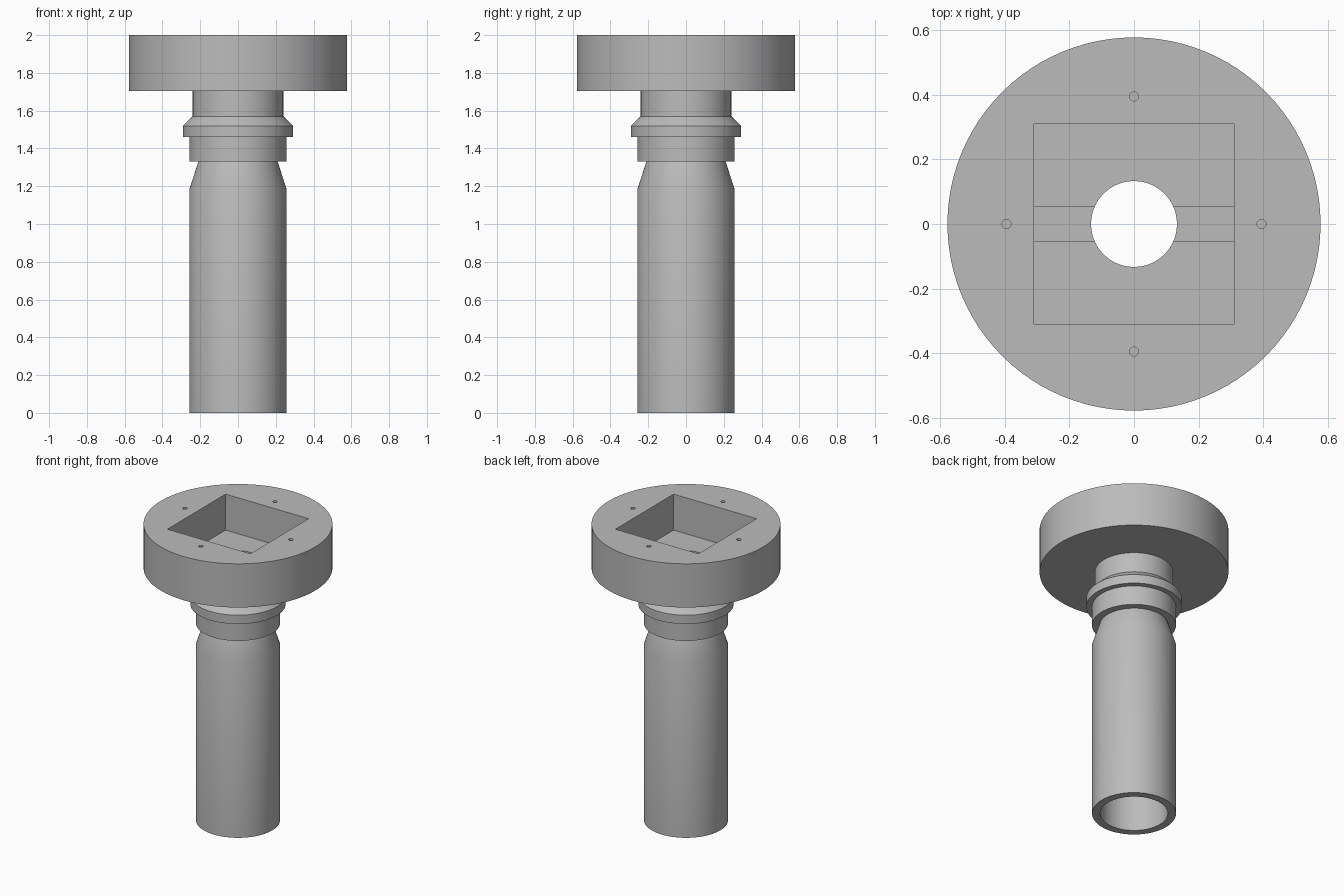
import bpy, math

SEGMENTS = 96
HEAD_BOTTOM, HEAD_TOP = 1.705, 2.0
POCKET_FLOOR = 1.757
BORE = 0.133

cube = bpy.data.objects.get("Cube")
if cube:
    bpy.data.objects.remove(cube, do_unlink=True)

# One plain grey for the whole piece
grey = bpy.data.materials.new("plain_grey")
grey.use_nodes = True
colour = (0.5, 0.5, 0.5, 1)
grey.diffuse_color = colour
grey.node_tree.nodes["Principled BSDF"].inputs["Base Color"].default_value = colour


def lathe(name, profile, closed):
    """Revolve a (radius, height) profile about z; profile runs up the outside."""
    n = len(profile)
    verts = []
    for s in range(SEGMENTS):
        a = 2 * math.pi * s / SEGMENTS
        verts += [(r * math.cos(a), r * math.sin(a), z) for r, z in profile]
    faces = []
    for s in range(SEGMENTS):
        here, there = s * n, (s + 1) % SEGMENTS * n
        for i in range(n if closed else n - 1):
            j = (i + 1) % n
            faces.append((here + i, there + i, there + j, here + j))
    mesh = bpy.data.meshes.new(name)
    mesh.from_pydata(verts, [], faces)
    mesh.materials.append(grey)
    obj = bpy.data.objects.new(name, mesh)
    bpy.context.collection.objects.link(obj)
    return obj


def activate(obj):
    bpy.ops.object.select_all(action="DESELECT")
    obj.select_set(True)
    bpy.context.view_layer.objects.active = obj


def cut(target, cutter):
    """Subtract the active cutter from the target, then discard it."""
    cutter.hide_render = True
    activate(target)
    mod = target.modifiers.new("cut", "BOOLEAN")
    mod.operation = "DIFFERENCE"
    mod.solver = "EXACT"
    mod.object = cutter
    bpy.ops.object.modifier_apply(modifier=mod.name)
    bpy.data.objects.remove(cutter, do_unlink=True)


def cut_box(target, width, depth, bottom):
    top = HEAD_TOP + 0.1
    bpy.ops.mesh.primitive_cube_add(size=1, location=(0, 0, (top + bottom) / 2))
    box = bpy.context.object
    box.scale = (width, depth, top - bottom)
    bpy.ops.object.transform_apply(location=False, rotation=False, scale=True)
    cut(target, box)


# Round mounting head with a through bore
head = lathe("mounting_head", [
    (BORE, HEAD_BOTTOM), (0.578, HEAD_BOTTOM),
    (0.578, HEAD_TOP), (BORE, HEAD_TOP)], True)

# Square pocket and the shallow channel across its floor
cut_box(head, 0.62, 0.62, POCKET_FLOOR)
cut_box(head, 0.62, 0.108, POCKET_FLOOR - 0.025)

# Four screw holes around the pocket
for k in range(4):
    a = k * math.pi / 2
    bpy.ops.mesh.primitive_cylinder_add(
        vertices=24, radius=0.014, depth=0.3,
        location=(0.395 * math.cos(a), 0.395 * math.sin(a), HEAD_TOP))
    cut(head, bpy.context.object)

# Hollow stem: tapered tube, collar, flared ring and neck, then the bore inside
stem = lathe("hollow_stem", [
    (BORE, HEAD_BOTTOM), (BORE, 1.33), (0.16, 1.33), (0.207, 1.185), (0.207, 0),
    (0.257, 0), (0.257, 1.185), (0.21, 1.33),
    (0.257, 1.33), (0.257, 1.46), (0.292, 1.46), (0.292, 1.52),
    (0.24, 1.57), (0.24, HEAD_BOTTOM)], False)

for part in (head, stem):
    activate(part)
    bpy.ops.object.shade_smooth_by_angle(angle=math.radians(30))
